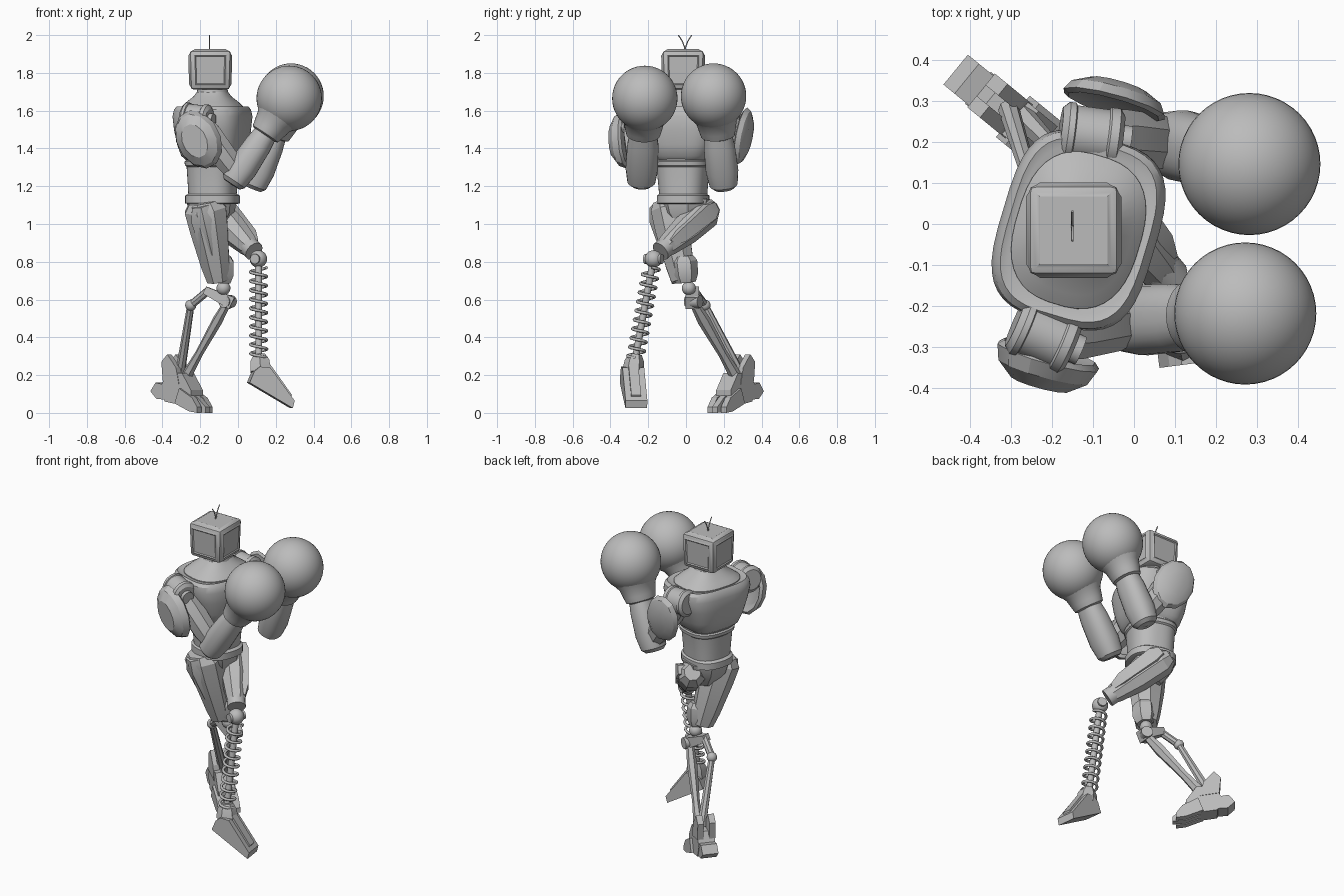
import bpy, bmesh, math
from mathutils import Vector

cube = bpy.data.objects.get("Cube")
if cube:
    bpy.data.objects.remove(cube, do_unlink=True)

GREY = (0.5, 0.5, 0.5, 1)
metal = bpy.data.materials.new("plain_grey")
metal.use_nodes = True
metal.diffuse_color = GREY
metal.node_tree.nodes["Principled BSDF"].inputs["Base Color"].default_value = GREY


def finish(name, bm, angle=30):
    bmesh.ops.recalc_face_normals(bm, faces=bm.faces)
    mesh = bpy.data.meshes.new(name)
    bm.to_mesh(mesh)
    bm.free()
    obj = bpy.data.objects.new(name, mesh)
    bpy.context.collection.objects.link(obj)
    mesh.materials.append(metal)
    bpy.ops.object.select_all(action='DESELECT')
    obj.select_set(True)
    bpy.context.view_layer.objects.active = obj
    bpy.ops.object.shade_smooth_by_angle(angle=math.radians(angle))


def loft(name, start, end, sections, sides=8, ref=(0, 0, 1), power=2):
    """Rings of (position along axis, half width along ref, half width across)."""
    a, b = Vector(start), Vector(end)
    d = (b - a).normalized()
    across = d.cross(Vector(ref)).normalized()
    along = across.cross(d)
    grow = 1 / math.cos(math.pi / sides)
    bm = bmesh.new()
    rings = []
    for t, ru, rv in sections:
        ring = []
        for i in range(sides):
            w = 2 * math.pi * (i + 0.5) / sides
            c, s = (math.copysign(abs(k) ** (2 / power), k) for k in (math.cos(w), math.sin(w)))
            ring.append(bm.verts.new(a + (b - a) * t + (along * c * ru + across * s * rv) * grow))
        rings.append(ring)
    for r, q in zip(rings, rings[1:]):
        for i in range(sides):
            j = (i + 1) % sides
            bm.faces.new((r[i], r[j], q[j], q[i]))
    bm.faces.new(rings[0])
    bm.faces.new(rings[-1])
    finish(name, bm)


def rod(name, start, end, r, sides=16, r2=None):
    loft(name, start, end, [(0, r, r), (1, r2 or r, r2 or r)], sides, ref=(0.3, 0.8, 0.5))


def ball(name, centre, r, segments=24):
    bm = bmesh.new()
    bmesh.ops.create_uvsphere(bm, u_segments=segments, v_segments=segments // 2, radius=r)
    bmesh.ops.translate(bm, verts=bm.verts, vec=centre)
    finish(name, bm, 40)


def prism(name, origin, forward, profile, half, shift=0):
    """Side outline of (forward, height) points, widened sideways."""
    o, f = Vector(origin), Vector(forward).normalized()
    side = Vector((0, 0, 1)).cross(f)
    bm = bmesh.new()
    rows = [[bm.verts.new(o + f * x + Vector((0, 0, z)) + side * (shift + k * half))
             for x, z in profile] for k in (-1, 1)]
    for row in rows:
        bm.faces.new(row)
    n = len(profile)
    for i in range(n):
        j = (i + 1) % n
        bm.faces.new((rows[0][i], rows[0][j], rows[1][j], rows[1][i]))
    finish(name, bm, 20)


def wire(name, points, r):
    curve = bpy.data.curves.new(name, 'CURVE')
    curve.dimensions = '3D'
    curve.bevel_depth = r
    curve.bevel_resolution = 2
    curve.use_fill_caps = True
    line = curve.splines.new('POLY')
    line.points.add(len(points) - 1)
    for p, co in zip(line.points, points):
        p.co = (*co, 1)
    obj = bpy.data.objects.new(name, curve)
    bpy.context.collection.objects.link(obj)
    curve.materials.append(metal)


# Head: bevelled box with framed side panels and a raised top
bm = bmesh.new()
bmesh.ops.create_cube(bm, size=1)
for v in bm.verts:
    taper = 0.95 if v.co.z < 0 else 1
    v.co = (v.co.x * 0.22 * taper - 0.147, v.co.y * 0.22 * taper - 0.015, v.co.z * 0.208 + 1.815)
bmesh.ops.bevel(bm, geom=bm.edges[:], offset=0.018, segments=2, affect='EDGES', profile=0.5)
panels = [f for f in bm.faces if f.calc_area() > 0.02 and f.normal.z > -0.5]
bmesh.ops.inset_individual(bm, faces=panels, thickness=0.014, depth=0.007)
screens = [f for f in panels if f.normal.z < 0.5]
bmesh.ops.inset_individual(bm, faces=screens, thickness=0.008, depth=-0.005)
finish("head", bm)
for sign in (-1, 1):
    wire("antenna", [(-0.15, -0.005 + sign * 0.036 * t * t, 1.91 + 0.09 * t)
                     for t in (0, 0.3, 0.6, 0.8, 1)], 0.003)

# Torso, turned slightly about the vertical
turn = (0.958, -0.287, 0)
mid = (-0.135, -0.015)


def body(name, rings, power=2.6):
    loft(name, (*mid, 0), (*mid, 1), rings, 40, turn, power)


body("neck", [(1.62, 0.1, 0.1), (1.66, 0.086, 0.09), (1.73, 0.078, 0.08)], 2)
body("chest", [(1.34, 0.13, 0.14), (1.36, 0.152, 0.162), (1.42, 0.172, 0.187), (1.5, 0.185, 0.214),
               (1.57, 0.19, 0.234), (1.605, 0.182, 0.23), (1.622, 0.17, 0.215), (1.615, 0.155, 0.195)], 3.3)
body("collar", [(1.58, 0.155, 0.19), (1.62, 0.153, 0.188), (1.645, 0.13, 0.155),
                (1.675, 0.095, 0.105), (1.7, 0.078, 0.082)])
body("waist", [(1.13, 0.122, 0.12), (1.2, 0.125, 0.126), (1.29, 0.13, 0.135), (1.345, 0.135, 0.145)])
body("rib_band", [(1.3, 0.128, 0.134), (1.31, 0.139, 0.147), (1.33, 0.142, 0.15), (1.34, 0.13, 0.14)])
body("belt", [(1.105, 0.125, 0.12), (1.11, 0.14, 0.132), (1.15, 0.14, 0.132), (1.16, 0.125, 0.12)])
loft("pelvis", (-0.14, -0.01, 1.12), (-0.13, 0, 0.97),
     [(0, 0.12, 0.14), (0.4, 0.11, 0.125), (1, 0.05, 0.05)], 8, turn)

# Arms: shoulder joint, shield, upper arm, forearm and round glove
ARMS = {
    "right": dict(back=(-0.29, -0.24, 1.565), front=(-0.15, -0.3, 1.55), shield=(-0.205, -0.31, 1.45),
                  out=(-0.025, -0.08, -0.01), elbow=(0.0, -0.235, 1.26), glove=(0.271, -0.218, 1.665)),
    "left": dict(back=(-0.18, 0.225, 1.56), front=(-0.03, 0.205, 1.55), shield=(-0.05, 0.285, 1.465),
                 out=(0.012, 0.052, -0.008), elbow=(0.1, 0.195, 1.245), glove=(0.281, 0.146, 1.677)),
}
for side, p in ARMS.items():
    back, front, elbow, glove = (Vector(p[k]) for k in ("back", "front", "elbow", "glove"))
    axis = (front - back).normalized()
    loft(side + "_shoulder", back, front,
         [(0, 0.06, 0.06), (0.1, 0.08, 0.075), (0.2, 0.08, 0.075), (0.22, 0.074, 0.069), (0.75, 0.074, 0.069),
          (0.78, 0.08, 0.075), (0.92, 0.08, 0.075), (1, 0.06, 0.06)], 24)
    rod(side + "_shoulder_bolt", front - axis * 0.01, front + axis * 0.022, 0.036, 20)
    shoulder = (back + front) / 2
    loft(side + "_upper_arm", shoulder, elbow,
         [(0, 0.06, 0.06), (0.3, 0.07, 0.07), (0.75, 0.065, 0.065), (1, 0.045, 0.05)], 8, (0, 1, 0))
    ball(side + "_elbow", elbow, 0.064)
    centre, out = Vector(p["shield"]), Vector(p["out"])
    loft(side + "_shoulder_shield", centre, centre + out,
         [(0.2, 0.1, 0.08), (0, 0.14, 0.105), (0.15, 0.157, 0.118), (0.6, 0.14, 0.105), (1, 0.09, 0.065)],
         12, (-0.5, 0, 1))
    reach = (glove - elbow).normalized()
    loft(side + "_forearm", elbow - reach * 0.06, glove - reach * 0.13,
         [(0, 0.05, 0.052), (0.05, 0.068, 0.074), (0.25, 0.078, 0.086), (0.6, 0.071, 0.082), (0.8, 0.06, 0.07)],
         24, (1, 0, 0), 2.3)
    loft(side + "_glove_cuff", glove - reach * 0.235, glove - reach * 0.1,
         [(0, 0.064, 0.075), (0.06, 0.08, 0.09), (0.3, 0.088, 0.098), (0.65, 0.1, 0.108), (1, 0.135, 0.135)], 32)
    ball(side + "_glove", glove, 0.173, 48)

# Rear leg: armoured thigh, knee and twin rods
hip, knee = Vector((-0.18, -0.105, 1.12)), Vector((-0.105, -0.015, 0.7))
loft("rear_thigh", hip, knee, [(0, 0.08, 0.07), (0.1, 0.11, 0.09), (0.35, 0.1, 0.09),
                               (0.8, 0.075, 0.074), (1, 0.058, 0.062)], 8, (1, 0, 0))
loft("rear_thigh_plate", hip + Vector((-0.015, -0.045, -0.02)), knee + Vector((-0.01, -0.025, 0.06)),
     [(0, 0.05, 0.04), (0.2, 0.07, 0.06), (0.7, 0.055, 0.054), (1, 0.03, 0.03)], 6, (1, 0, 0))
loft("rear_knee_guard", (-0.075, -0.015, 0.83), (-0.08, 0.0, 0.69),
     [(0, 0.035, 0.045), (0.2, 0.052, 0.062), (0.7, 0.055, 0.06), (1, 0.04, 0.045)], 6, (1, 0, 0))
ball("rear_knee_ball", (-0.077, 0.015, 0.66), 0.037)
hinge, link, ankle = (-0.055, 0.04, 0.585), (-0.25, 0.1, 0.57), (-0.27, 0.26, 0.2)
loft("rear_knee_bracket", (-0.175, 0.045, 0.65), (-0.03, 0.03, 0.58),
     [(0, 0.02, 0.025), (0.6, 0.028, 0.035), (1, 0.034, 0.035)], 4, (0, 0, 1))
rod("rear_knee_pin", (-0.075, 0.005, 0.59), (-0.035, 0.075, 0.59), 0.033)
rod("rear_link", (-0.16, 0.045, 0.645), link, 0.02, 8)
ball("rear_link_joint", link, 0.03, 16)
loft("rear_shin", hinge, ankle, [(0, 0.018, 0.02), (0.25, 0.024, 0.03), (0.7, 0.018, 0.022),
                                 (1, 0.025, 0.028)], 6, (1, 0, 0))
rod("rear_piston", link, (-0.305, 0.28, 0.22), 0.018, 8, 0.024)

# Rear foot, heel raised
foot, ahead = (-0.295, 0.262, 0), (0.77, -0.63, 0)
prism("rear_foot", foot, ahead, [(0.1, 0.03), (0.1, 0.12), (0.04, 0.21), (-0.07, 0.21), (-0.11, 0.13), (-0.08, 0.06)], 0.05)
for shift in (-0.046, 0, 0.046):
    tip = 0.175 if shift == 0 else 0.155
    prism("rear_toe", foot, ahead, [(tip, 0), (tip, 0.03), (0.12, 0.08), (0.03, 0.13), (0.0, 0.05), (0.1, 0.008)], 0.019, shift)
prism("rear_heel", foot, ahead, [(-0.08, 0.07), (-0.09, 0.15), (-0.145, 0.16), (-0.18, 0.115), (-0.14, 0.075)], 0.047)
for shift in (-0.035, 0.035):
    prism("rear_ankle_fin", foot, ahead,
          [(0.02, 0.15), (0.0, 0.24), (-0.06, 0.31), (-0.1, 0.27), (-0.09, 0.17)], 0.018, shift)

# Front leg: beam thigh crossing the body, coil spring shin
hip, knee = Vector((-0.135, 0.13, 1.08)), Vector((0.085, -0.135, 0.855))
loft("front_thigh", hip, knee, [(-0.05, 0.045, 0.045), (0.08, 0.078, 0.075), (0.5, 0.075, 0.072),
                                (0.85, 0.055, 0.055), (1, 0.04, 0.04)], 8, (0, 0, 1))
loft("front_thigh_plate", hip + Vector((0.045, 0.015, 0.015)), knee + Vector((-0.005, 0.05, 0.045)),
     [(0, 0.025, 0.035), (0.15, 0.045, 0.05), (0.8, 0.035, 0.045), (1, 0.02, 0.025)], 4, (0, 0, 1))
rod("front_knee_collar", knee - (knee - hip) * 0.12, knee, 0.052)
top, bottom = Vector((0.108, -0.172, 0.815)), Vector((0.11, -0.268, 0.29))
ball("front_knee_ball", top, 0.046)
rod("front_knee_pin", top - Vector((0.02, 0.045, 0)), top + Vector((0.02, 0.045, 0)), 0.026)
rod("spring_core", top, bottom, 0.018)
coil = []
for i in range(10 * 20 + 1):
    w = 2 * math.pi * i / 20
    p = (top + Vector((0, -0.01, -0.045))).lerp(bottom, i / 200)
    coil.append(p + Vector((math.cos(w), math.sin(w), 0)) * 0.043)
wire("shin_spring", coil, 0.008)

# Front foot, tilted toe down
sole, ahead = (0, -0.3, 0), (1, 0.13, 0)
prism("front_foot", sole, ahead,
      [(0.055, 0.16), (0.08, 0.22), (0.11, 0.245), (0.165, 0.24), (0.295, 0.065), (0.285, 0.025)], 0.058)
prism("front_foot_ridge", sole, ahead,
      [(0.1, 0.22), (0.13, 0.27), (0.17, 0.255), (0.285, 0.095), (0.27, 0.07)], 0.026)
loft("front_ankle", (0.12, -0.28, 0.22), (0.113, -0.268, 0.31),
     [(0, 0.055, 0.05), (0.6, 0.05, 0.045), (1, 0.03, 0.03)], 6, (1, 0, 0))
